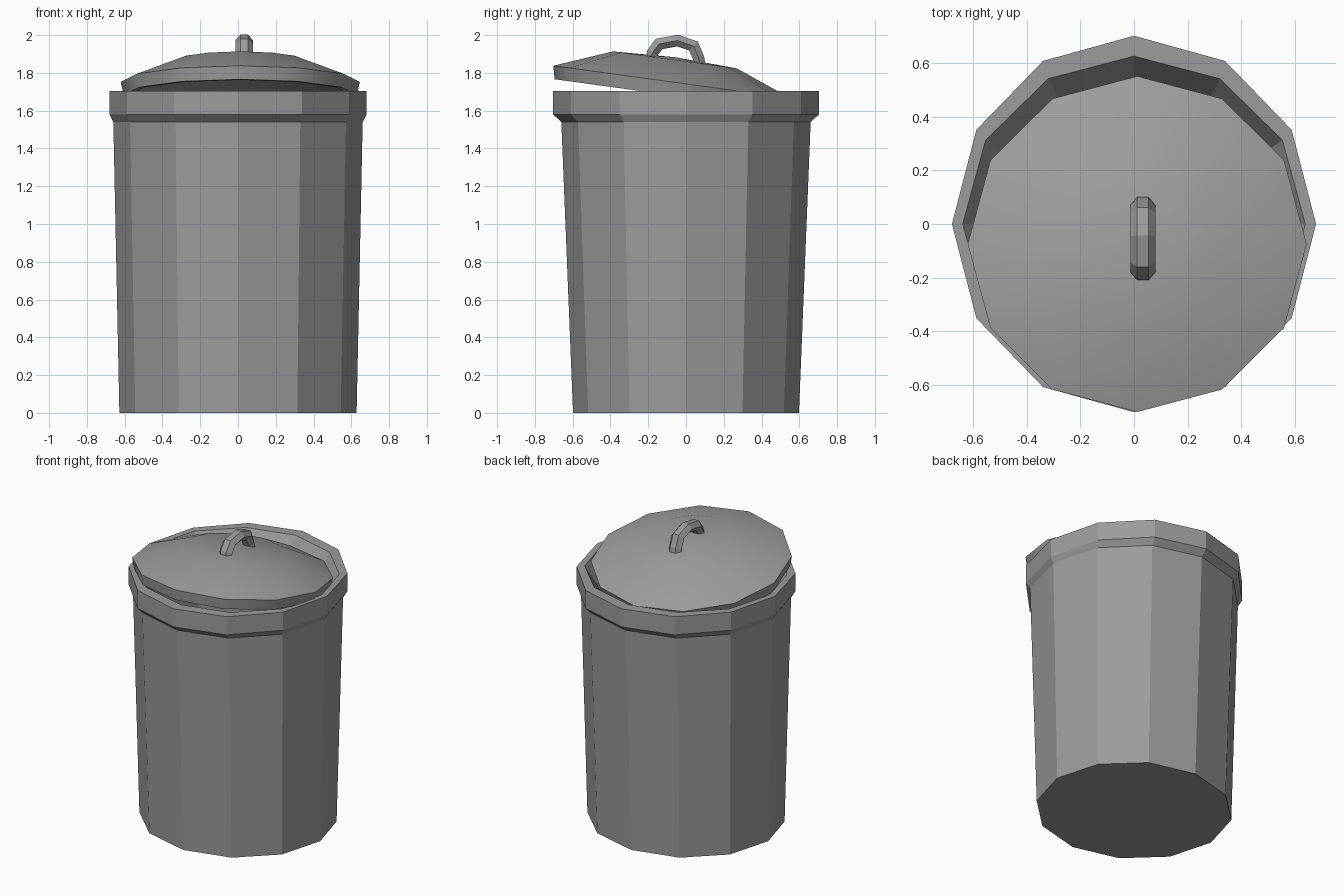
import bpy, bmesh, math
from mathutils import Vector

if "Cube" in bpy.data.objects:
    bpy.data.objects.remove(bpy.data.objects["Cube"])

grey = bpy.data.materials.new("dark_grey")
grey.diffuse_color = (0.333, 0.333, 0.333, 1)
grey.use_nodes = True
grey.node_tree.nodes["Principled BSDF"].inputs["Base Color"].default_value = grey.diffuse_color


def make_object(name, bm):
    bmesh.ops.recalc_face_normals(bm, faces=bm.faces[:])
    mesh = bpy.data.meshes.new(name)
    bm.to_mesh(mesh)
    bm.free()
    mesh.materials.append(grey)
    obj = bpy.data.objects.new(name, mesh)
    bpy.context.collection.objects.link(obj)
    return obj


def skin(bm, rings):
    """Bridge consecutive rings of points with quads."""
    loops = [[bm.verts.new(p) for p in ring] for ring in rings]
    for a, b in zip(loops, loops[1:]):
        n = len(a)
        for i in range(n):
            j = (i + 1) % n
            bm.faces.new((a[i], a[j], b[j], b[i]))
    return loops


def ring(rx, ry, z, n=12):
    return [(rx * math.cos(2 * math.pi * i / n), ry * math.sin(2 * math.pi * i / n), z)
            for i in range(n)]


def fan(bm, loop, z):
    tip = bm.verts.new((0, 0, z))
    for i in range(len(loop)):
        bm.faces.new((loop[i], loop[(i + 1) % len(loop)], tip))


# Bin body: tapered outer wall, thick rim, sloped inner lip, inner wall and floor
bm = bmesh.new()
body_profile = [(0.628, 0.598, 0), (0.66, 0.66, 1.54), (0.68, 0.703, 1.58),
                (0.68, 0.703, 1.705), (0.64, 0.627, 1.705), (0.57, 0.54, 1.58),
                (0.55, 0.52, 0.05)]
loops = skin(bm, [ring(*p) for p in body_profile])
bm.faces.new(loops[0])
bm.faces.new(loops[-1])
make_object("bin_body", bm)

# Lid: shallow hollow dome with a short lip, tipped up at the front
bm = bmesh.new()
lid_profile = [(0.33, 0.118), (0.633, 0.0), (0.617, -0.07), (0.59, -0.07),
               (0.60, -0.015), (0.32, 0.09)]
loops = skin(bm, [ring(r, r, z) for r, z in lid_profile])
fan(bm, loops[0], 0.132)
fan(bm, loops[-1], 0.105)
lid = make_object("lid", bm)
lid.location = (0.012, -0.075, 1.752)
lid.rotation_euler.x = math.radians(-7.8)
bpy.context.view_layer.objects.active = lid
lid.select_set(True)
bpy.ops.object.shade_smooth_by_angle(angle=math.radians(75))

# Handle: six-sided bar swept along an arched path
path = [Vector((0.033, y, z)) for y, z in
        [(-0.185, 1.87), (-0.177, 1.907), (-0.143, 1.953), (-0.045, 1.971),
         (0.04, 1.942), (0.067, 1.878), (0.072, 1.845)]]
section = [(0.047, 0), (0.021, 0.03), (-0.021, 0.03),
           (-0.047, 0), (-0.021, -0.03), (0.021, -0.03)]
rings = []
for i, p in enumerate(path):
    before = (p - path[i - 1]).normalized() if i else None
    after = (path[i + 1] - p).normalized() if i < len(path) - 1 else before
    t = ((before or after) + after).normalized()
    up = Vector((0, -t.z, t.y))
    miter = 1 / max(t.dot(after), 0.7)
    rings.append([p + Vector((x, 0, 0)) + up * (h * miter) for x, h in section])
bm = bmesh.new()
loops = skin(bm, rings)
bm.faces.new(loops[0])
bm.faces.new(loops[-1])
make_object("lid_handle", bm)
